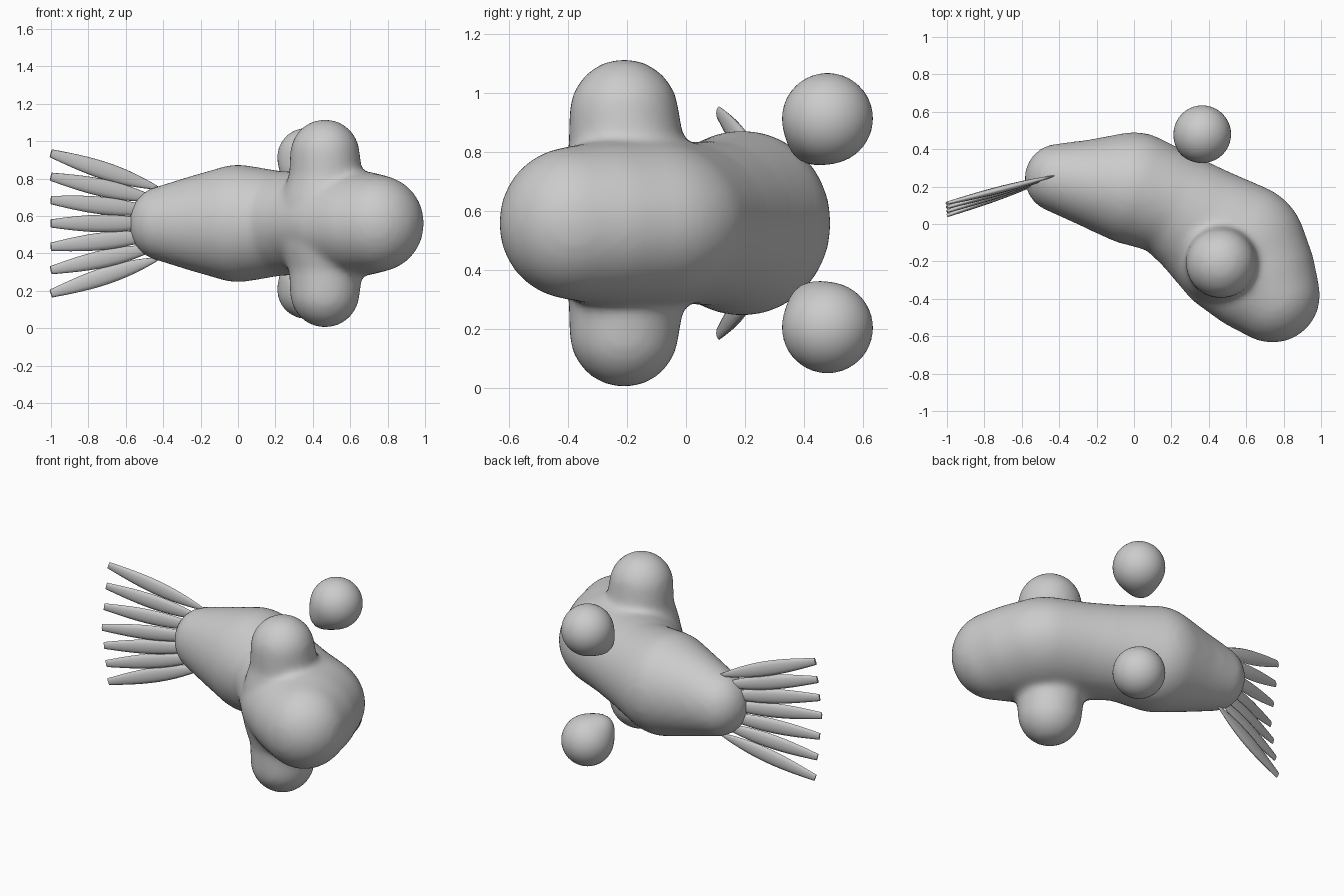
import bpy, bmesh, math
from mathutils import Matrix, Vector

cube = bpy.data.objects.get("Cube")
if cube:
    bpy.data.objects.remove(cube, do_unlink=True)

MID = 0.56  # height of the horizontal symmetry plane

clay = bpy.data.materials.new("grey_clay")
clay.use_nodes = True
clay.diffuse_color = (0.6, 0.6, 0.6, 1)
bsdf = next(n for n in clay.node_tree.nodes if n.type == 'BSDF_PRINCIPLED')
bsdf.inputs["Base Color"].default_value = (0.6, 0.6, 0.6, 1)


def finish(name, bm):
    bmesh.ops.recalc_face_normals(bm, faces=bm.faces)
    for f in bm.faces:
        f.smooth = True
    me = bpy.data.meshes.new(name)
    bm.to_mesh(me)
    bm.free()
    me.materials.append(clay)
    ob = bpy.data.objects.new(name, me)
    bpy.context.collection.objects.link(ob)
    return ob


def blob(bm, pos, r, rz):
    m = Matrix.Translation(pos) @ Matrix.Diagonal((r, r, rz, 1))
    bmesh.ops.create_icosphere(bm, subdivisions=4, radius=1, matrix=m)


def chain(bm, stations, steps=6):
    """Swept run of ellipsoids through (position, radius, height radius)."""
    for (p, r, h), (q, s, k) in zip(stations, stations[1:]):
        for i in range(steps + 1):
            t = i / steps
            blob(bm, Vector(p).lerp(Vector(q), t), r + (s - r) * t, h + (k - h) * t)


# Body: curved trunk with swollen head, plus a stubby lobe above and below
spine = [
    (-0.40, 0.245, 0.185, 0.20), (-0.20, 0.215, 0.24, 0.26),
    (0.00, 0.19, 0.302, 0.315), (0.21, 0.11, 0.28, 0.28),
    (0.385, -0.01, 0.315, 0.275), (0.56, -0.14, 0.365, 0.29),
    (0.65, -0.26, 0.32, 0.28), (0.74, -0.38, 0.255, 0.26),
]
bm = bmesh.new()
chain(bm, [((x, y, MID), r, h) for x, y, r, h in spine])
for side in (1, -1):
    chain(bm, [((0.475, -0.19, MID + side * 0.08), 0.25, 0.25),
               ((0.47, -0.20, MID + side * 0.22), 0.2, 0.2),
               ((0.465, -0.21, MID + side * 0.367), 0.187, 0.19)])
body = finish("body", bm)
remesh = body.modifiers.new("merge", 'REMESH')
remesh.mode = 'VOXEL'
remesh.voxel_size = 0.02
remesh.use_smooth_shade = True
smooth = body.modifiers.new("blend", 'SMOOTH')
smooth.factor = 0.5
smooth.iterations = 10

# Floating balls, each drawn out slightly towards the body
for name, side in (("upper_ball", 1), ("lower_ball", -1)):
    bm = bmesh.new()
    bmesh.ops.create_icosphere(bm, subdivisions=4, radius=0.154)
    pull = Vector((-0.45, -0.4, -0.6 * side)).normalized()
    for v in bm.verts:
        d = max(0, v.co.normalized().dot(pull))
        v.co *= 1 + 0.2 * d ** 8
    bmesh.ops.translate(bm, verts=bm.verts, vec=(0.365, 0.48, MID + side * 0.355))
    finish(name, bm)

# Tail: a fan of seven flat, pointed blades
RINGS, SIDES = 12, 12
for k in range(-3, 4):
    root = Vector((-0.41, 0.262, MID + k * 0.061))
    tip = Vector((-1.0, 0.045 + 0.022 * abs(k), MID + k * 0.125))
    along = (tip - root).normalized()
    thick = along.cross(Vector((0, 0, 1))).normalized()
    wide = thick.cross(along)
    bm = bmesh.new()
    rings = []
    for i in range(RINGS + 1):
        t = i / RINGS
        w = 0.004 + 0.018 * t + 0.034 * math.sin(math.pi * t ** 0.9)
        c = root.lerp(tip, t)
        rings.append([bm.verts.new(c + wide * w * math.cos(a) + thick * w * 0.4 * math.sin(a))
                      for a in (2 * math.pi * j / SIDES for j in range(SIDES))])
    for a, b in zip(rings, rings[1:]):
        for j in range(SIDES):
            n = (j + 1) % SIDES
            bm.faces.new((a[j], a[n], b[n], b[j]))
    bm.faces.new(rings[0])
    bm.faces.new(rings[-1])
    blade = finish(f"tail_blade_{k + 4}", bm)
    blade.data.polygons[-1].use_smooth = False
